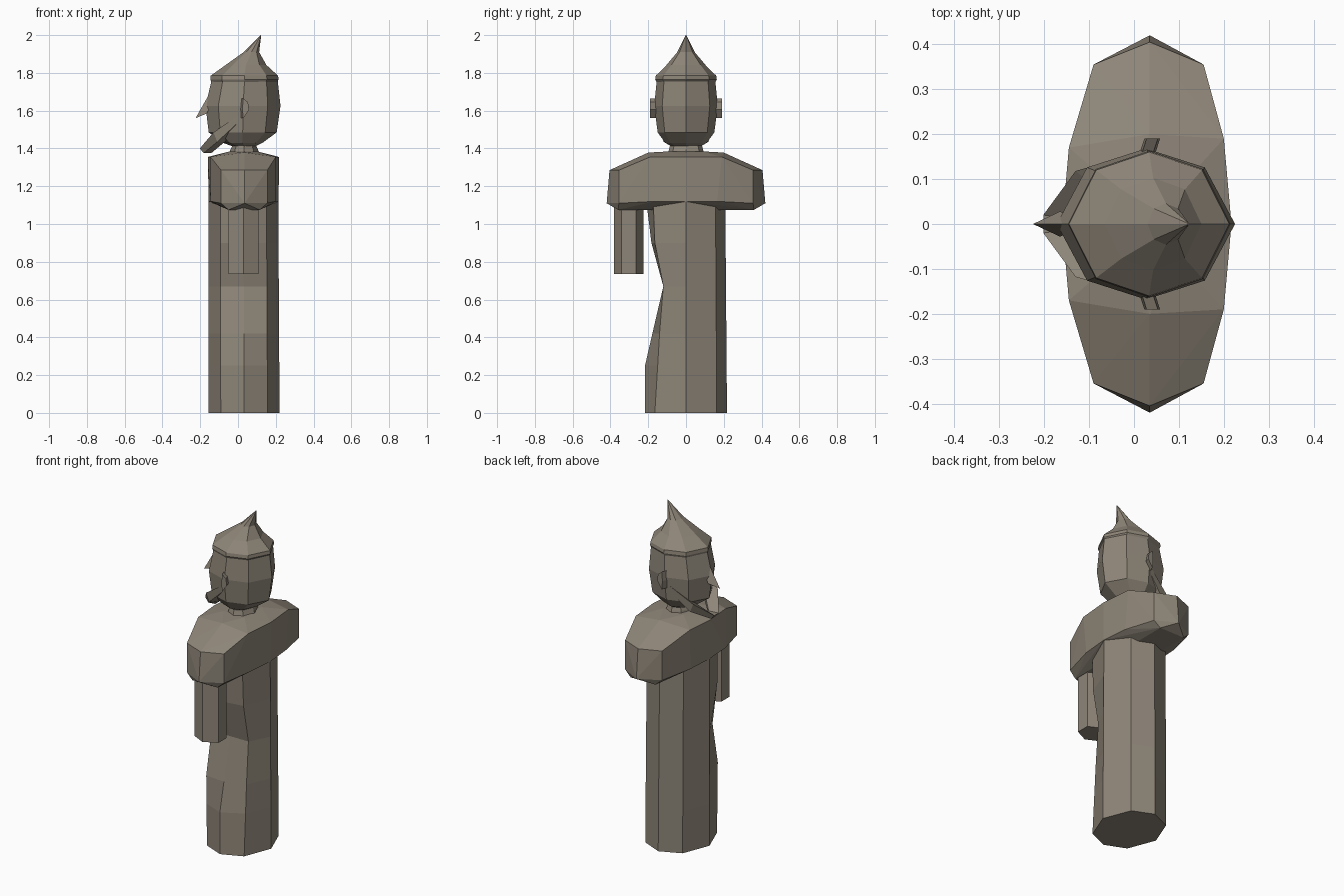
import bpy, bmesh, math
from mathutils import Vector

stone = bpy.data.materials.new("weathered brown stone")
stone.diffuse_color = (0.27, 0.235, 0.188, 1)


def finish(name, bm):
    bmesh.ops.recalc_face_normals(bm, faces=bm.faces)
    me = bpy.data.meshes.new(name)
    bm.to_mesh(me)
    bm.free()
    me.materials.append(stone)
    ob = bpy.data.objects.new(name, me)
    bpy.context.collection.objects.link(ob)
    return ob


def loft(name, rings):
    bm = bmesh.new()
    loops = [[bm.verts.new(p) for p in r] for r in rings]
    n = len(loops[0])
    for a, b in zip(loops, loops[1:]):
        for i in range(n):
            j = (i + 1) % n
            bm.faces.new((a[i], a[j], b[j], b[i]))
    bm.faces.new(loops[0])
    bm.faces.new(loops[-1])
    return finish(name, bm)


def hull(name, pts):
    bm = bmesh.new()
    for p in pts:
        bm.verts.new(p)
    res = bmesh.ops.convex_hull(bm, input=bm.verts)
    loose = [v for v in bm.verts if not v.link_faces]
    bmesh.ops.delete(bm, geom=loose, context='VERTS')
    bmesh.ops.dissolve_limit(bm, angle_limit=0.02, verts=bm.verts, edges=bm.edges)
    return finish(name, bm)


def octagon(x0, x1, ry, z, k=0.75):
    # eight-sided section between x0 and x1, vertices on the axes
    c, r = (x0 + x1) / 2, (x1 - x0) / 2
    s = 0.66
    return [Vector((c + r * u, ry * v, z)) for u, v in
            ((1, 0), (s, k), (0, 1), (-s, k), (-1, 0), (-s, -k), (0, -1), (s, -k))]


# robe column, hollowed on the -y side beneath the arm
rings = []
for z, c, b, a in ((0, -0.165, -0.217, -0.165), (0.25, -0.166, -0.217, -0.15),
                   (0.42, -0.17, -0.178, -0.14), (0.67, -0.12, -0.12, -0.12),
                   (0.9, -0.165, -0.183, -0.165), (1.16, -0.165, -0.215, -0.175)):
    r = octagon(-0.155, 0.22 - 0.006 * z, 0.217 - 0.008 * z, z)
    r[5].y, r[6].y, r[7].y = c, b, a
    rings.append(r)
loft("robe", rings)

# shoulders and wide sleeves
pts = [(-0.155, 0, 1.12), (0.215, 0, 1.12), (-0.16, 0, 1.355), (0.217, 0, 1.355)]
for s in (-1, 1):
    for z in (1.285, 1.11):
        pts += [(0.035, s * (0.42 if z < 1.2 else 0.405), z),
                (-0.09, s * 0.355, z), (0.155, s * 0.355, z)]
    for y in (0.21, 0.36):
        pts += [(-0.05, s * y, 1.075), (0.115, s * y, 1.075)]
    pts += [(-0.145, s * 0.165, 1.12), (0.2, s * 0.165, 1.12),
            (-0.145, s * 0.17, 1.355), (0.2, s * 0.19, 1.355),
            (0.035, s * 0.2, 1.378), (-0.04, s * 0.08, 1.385), (0.1, s * 0.08, 1.385)]
hull("shoulders", pts)

# single remaining forearm
loft("forearm", [[(0.03 + 0.092 * math.cos(t), -0.303 + 0.078 * math.sin(t), z)
                  for t in [math.radians(30 + 60 * i) for i in range(6)]]
                 for z in (0.735, 1.1)])

# neck
loft("neck", [octagon(-0.05, 0.12, 0.1, 1.36), octagon(-0.04, 0.105, 0.09, 1.395),
              octagon(-0.01, 0.08, 0.075, 1.45)])

# head
loft("head", [octagon(0.0, 0.07, 0.06, 1.4), octagon(-0.08, 0.13, 0.11, 1.43),
              octagon(-0.155, 0.205, 0.15, 1.485), octagon(-0.172, 0.225, 0.168, 1.625),
              octagon(-0.14, 0.21, 0.155, 1.76)])

# pointed cap leaning backward
loft("cap", [octagon(-0.14, 0.205, 0.155, 1.75), octagon(-0.147, 0.215, 0.163, 1.765),
             octagon(-0.145, 0.212, 0.16, 1.785), octagon(-0.065, 0.15, 0.103, 1.842),
             octagon(0.03, 0.112, 0.046, 1.91), octagon(0.119, 0.123, 0.002, 2.0)])

# nose
hull("nose", [(-0.14, 0, 1.71), (-0.225, 0, 1.56), (-0.165, 0.028, 1.585),
              (-0.165, -0.028, 1.585), (-0.13, 0.015, 1.66), (-0.13, -0.015, 1.66)])

for s, side in ((1, "left"), (-1, "right")):
    # jaw beard sweeping forward from the ear
    loft("beard_" + side, [[(x, s * y, z), (x + 0.02, s * y, z - h),
                            (x + 0.06, s * y * 0.6, z - h), (x + 0.06, s * y * 0.6, z)]
                           for x, y, z, h in ((0.0, 0.155, 1.575, 0.02),
                                              (-0.13, 0.118, 1.485, 0.05),
                                              (-0.202, 0.02, 1.4, 0.025),
                                              (-0.202, 0.0, 1.4, 0.025))])
    # ear flap
    loft("ear_" + side, [[(x, s * y, z) for x, z in
                          ((0.025 + d, 1.665), (0.05 + d, 1.645), (0.055 + d, 1.605),
                           (0.025 + d, 1.56), (0.02 + d, 1.61))]
                         for y, d in ((0.15, -0.01), (0.19, 0.003))])
